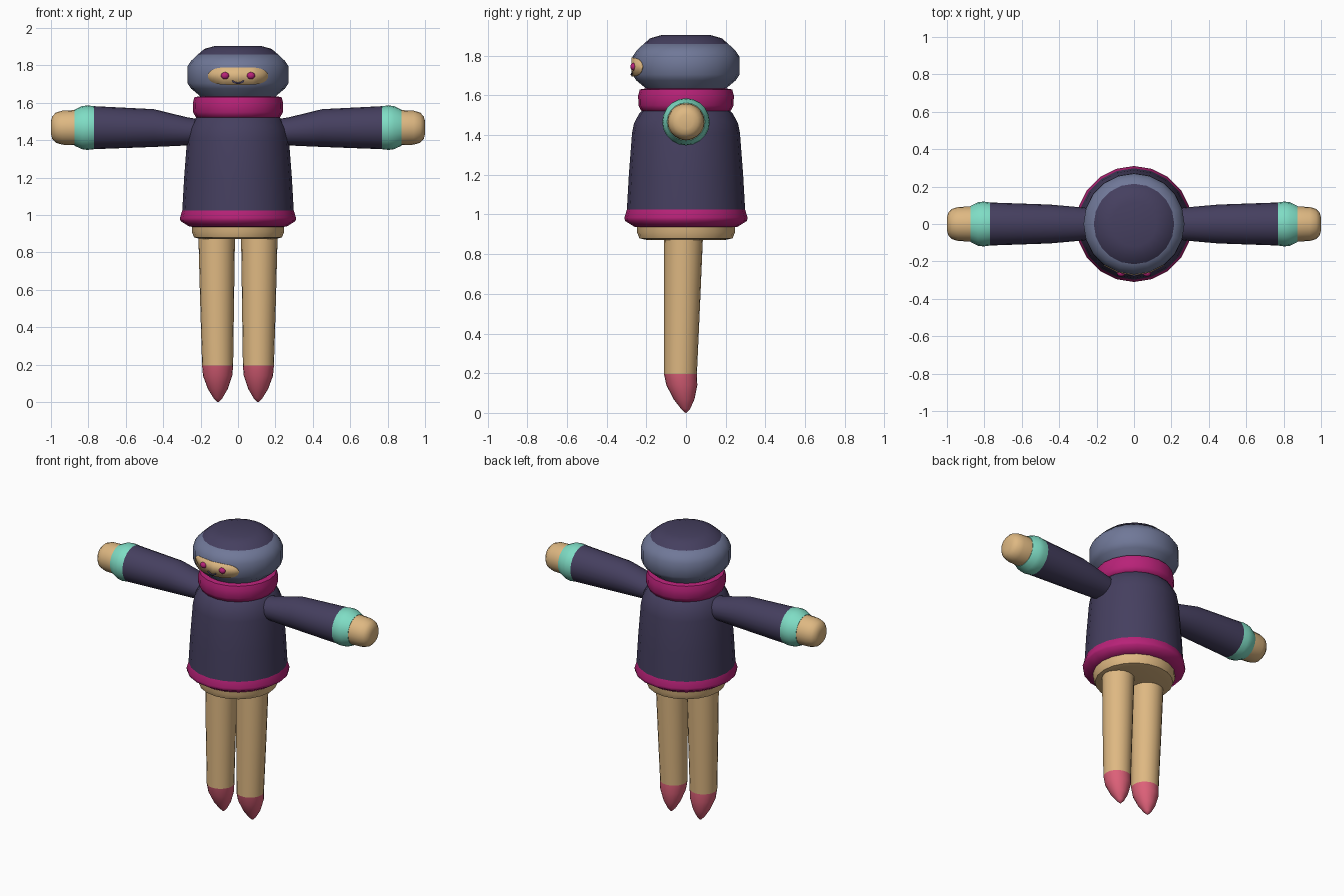
import bpy, bmesh, math
from mathutils import Vector

if "Cube" in bpy.data.objects:
    bpy.data.objects.remove(bpy.data.objects["Cube"])

SIDES = 20


def material(name, rgb):
    lin = [((c / 255 + 0.055) / 1.055) ** 2.4 for c in rgb]
    m = bpy.data.materials.new(name)
    m.use_nodes = True
    m.diffuse_color = (*lin, 1)
    m.node_tree.nodes["Principled BSDF"].inputs["Base Color"].default_value = (*lin, 1)
    return m


COAT = material("dark purple", (69, 63, 95))
SLATE = material("slate blue", (112, 120, 152))
PINK = material("magenta", (184, 34, 120))
SKIN = material("tan skin", (222, 184, 130))
TOE = material("rose", (220, 96, 120))
TEAL = material("teal", (127, 221, 197))


def finish(name, bm, mat, angle=55):
    bmesh.ops.recalc_face_normals(bm, faces=bm.faces)
    mesh = bpy.data.meshes.new(name)
    bm.to_mesh(mesh)
    bm.free()
    mesh.materials.append(mat)
    ob = bpy.data.objects.new(name, mesh)
    bpy.context.collection.objects.link(ob)
    bpy.ops.object.select_all(action='DESELECT')
    ob.select_set(True)
    bpy.context.view_layer.objects.active = ob
    bpy.ops.object.shade_smooth_by_angle(angle=math.radians(angle))
    return ob


def loft(name, mat, rings, u, v):
    """Skin a tube over rings of (centre, radius along u, radius along v)."""
    bm = bmesh.new()
    u, v = Vector(u), Vector(v)
    loops = []
    for centre, ru, rv in rings:
        angles = [2 * math.pi * i / SIDES for i in range(SIDES)]
        loops.append([bm.verts.new(Vector(centre) + u * ru * math.cos(a) + v * rv * math.sin(a))
                      for a in angles])
    for a, b in zip(loops, loops[1:]):
        for i in range(SIDES):
            j = (i + 1) % SIDES
            bm.faces.new((a[i], a[j], b[j], b[i]))
    bm.faces.new(loops[0])
    bm.faces.new(loops[-1])
    return finish(name, bm, mat)


def turned(name, mat, profile):
    """Upright round part from (radius, height) pairs."""
    return loft(name, mat, [((0, 0, z), r, r) for r, z in profile], (1, 0, 0), (0, 1, 0))


# Body, bottom to top
turned("pelvis", SKIN, [(0.20, 0.872), (0.235, 0.88), (0.247, 0.91), (0.247, 0.96)])
turned("coat_hem", PINK, [(0.23, 0.936), (0.26, 0.938), (0.308, 0.968), (0.31, 0.985), (0.298, 1.025)])
turned("coat", COAT, [(0.298, 1.025), (0.288, 1.2), (0.272, 1.41), (0.262, 1.46),
                      (0.235, 1.51), (0.20, 1.545)])
turned("scarf", PINK, [(0.19, 1.515), (0.225, 1.522), (0.24, 1.55), (0.241, 1.60),
                       (0.233, 1.63), (0.19, 1.637)])

# Head and cap
turned("head", SLATE, [(0.18, 1.61), (0.205, 1.638), (0.25, 1.675), (0.27, 1.705),
                       (0.27, 1.795), (0.25, 1.825), (0.215, 1.858)])
turned("cap", COAT, [(0.215, 1.858), (0.18, 1.888), (0.12, 1.905)])


# Face plate wrapped onto the facets of the head
def wrap(deg, lift):
    half = 180 / SIDES
    r = (0.27 + lift) * math.cos(math.radians(half)) / math.cos(math.radians(deg % (2 * half) - half))
    return r * math.sin(math.radians(deg)), -r * math.cos(math.radians(deg))


bm = bmesh.new()
columns = []
steps = 16
for i in range(-steps, steps + 1):
    t = i / steps
    x, y = wrap(36 * math.sin(t * math.pi / 2), 0.004)
    h = 0.047 * max(0.02, 1 - abs(math.sin(t * math.pi / 2)) ** 4) ** 0.5
    columns.append([bm.verts.new((x, y, 1.743 + s * h)) for s in (-1, 1)])
for a, b in zip(columns, columns[1:]):
    bm.faces.new((a[0], b[0], b[1], a[1]))
plate = finish("face_plate", bm, SKIN)
thick = plate.modifiers.new("thickness", 'SOLIDIFY')
thick.thickness = 0.006

# Smiling mouth
curve = bpy.data.curves.new("mouth", 'CURVE')
curve.dimensions = '3D'
curve.bevel_depth = 0.005
curve.bevel_resolution = 1
line = curve.splines.new('POLY')
line.points.add(8)
for i, p in enumerate(line.points):
    t = i / 4 - 1
    x, y = wrap(6.5 * t, 0.005)
    p.co = (x, y, 1.705 + 0.012 * t * t, 1)
curve.materials.append(COAT)
bpy.context.collection.objects.link(bpy.data.objects.new("mouth", curve))

# Mirrored eyes, arms and legs
for side, s in (("left", 1), ("right", -1)):
    bm = bmesh.new()
    bmesh.ops.create_uvsphere(bm, u_segments=12, v_segments=8, radius=0.02)
    bmesh.ops.scale(bm, vec=(1.1, 0.85, 0.95), verts=bm.verts)
    bmesh.ops.translate(bm, vec=(s * 0.069, -0.264, 1.745), verts=bm.verts)
    finish(side + "_eye", bm, PINK)

    def arm(name, mat, rows):
        loft(f"{side}_{name}", mat, [((s * x, 0, z), ry, rz) for x, z, ry, rz in rows],
             (0, 1, 0), (0, 0, 1))

    arm("sleeve", COAT, [(0.16, 1.445, 0.07, 0.06), (0.27, 1.447, 0.088, 0.075),
                         (0.45, 1.465, 0.104, 0.101), (0.77, 1.467, 0.115, 0.115)])
    arm("cuff", TEAL, [(0.77, 1.467, 0.115, 0.115), (0.805, 1.467, 0.12, 0.119),
                       (0.835, 1.467, 0.116, 0.115), (0.875, 1.467, 0.096, 0.096)])
    arm("hand", SKIN, [(0.87, 1.467, 0.094, 0.094), (0.94, 1.467, 0.091, 0.091),
                       (0.975, 1.467, 0.08, 0.08), (0.993, 1.467, 0.06, 0.06),
                       (1.0, 1.467, 0.035, 0.035)])

    def leg(name, mat, rows):
        loft(f"{side}_{name}", mat, [((s * x, y, z), r, r) for x, y, z, r in rows],
             (1, 0, 0), (0, 1, 0))

    leg("leg", SKIN, [(0.114, -0.012, 0.90, 0.098), (0.112, -0.02, 0.55, 0.091),
                      (0.109, -0.028, 0.195, 0.083)])
    leg("toe", TOE, [(0.109, -0.028, 0.195, 0.083), (0.109, -0.021, 0.14, 0.078),
                     (0.108, -0.01, 0.07, 0.053), (0.107, -0.002, 0.02, 0.023),
                     (0.107, 0, 0, 0.003)])
